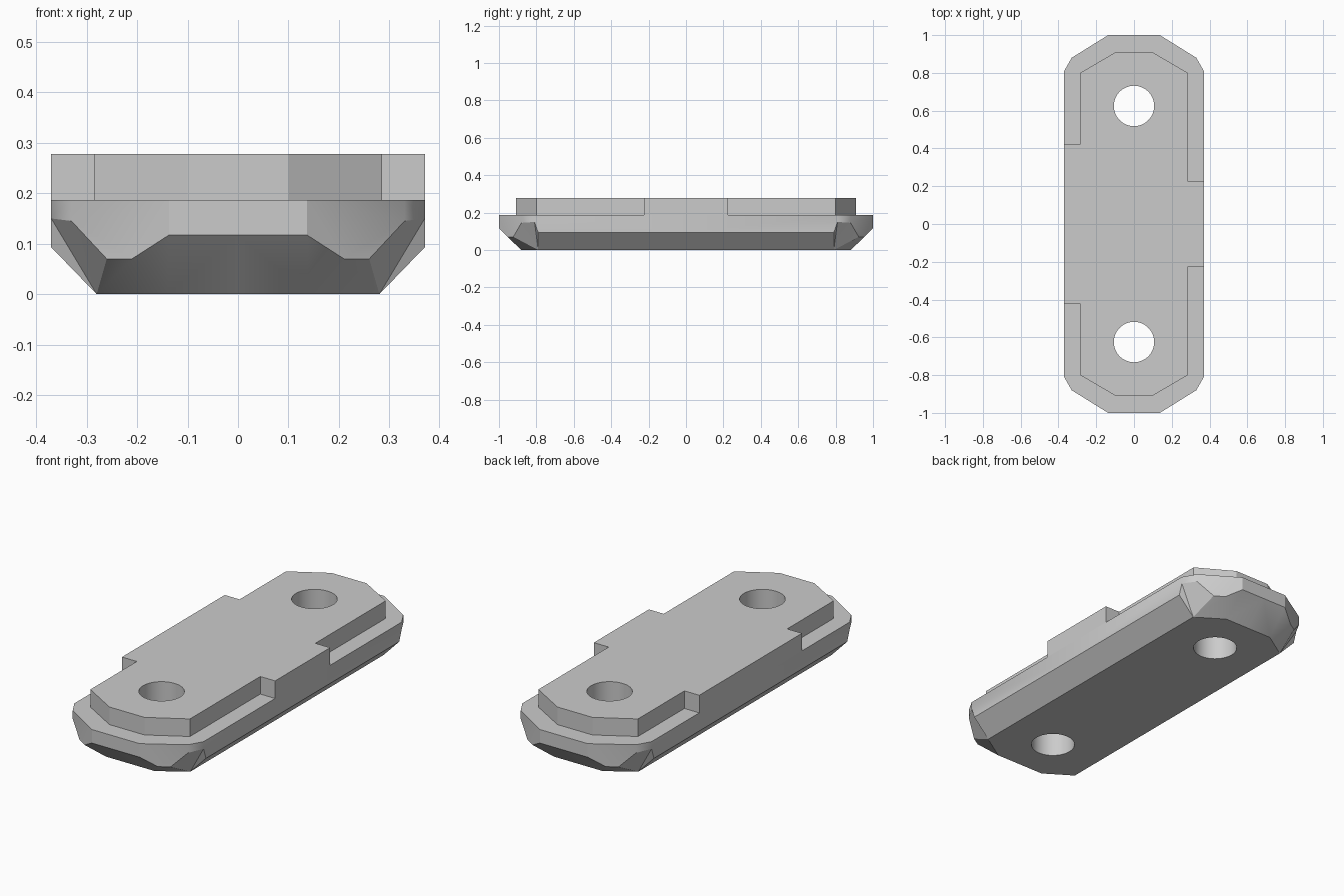
import bpy, bmesh, math

cube = bpy.data.objects.get("Cube")
if cube:
    bpy.data.objects.remove(cube)

GREY = (0.6, 0.6, 0.6, 1)
grey = bpy.data.materials.new("plain grey")
grey.use_nodes = True
grey.diffuse_color = GREY
grey.node_tree.nodes["Principled BSDF"].inputs["Base Color"].default_value = GREY

STEP, TOP = 0.187, 0.278
HOLE_Y, HOLE_R = 0.625, 0.107


def make_object(name, bm):
    bmesh.ops.recalc_face_normals(bm, faces=bm.faces)
    mesh = bpy.data.meshes.new(name)
    bm.to_mesh(mesh)
    bm.free()
    mesh.materials.append(grey)
    ob = bpy.data.objects.new(name, mesh)
    bpy.context.collection.objects.link(ob)
    return ob


# Base: one quarter of faces, mirrored to all four corners
def build_base():
    b0, b1 = (0.28, 0.79, 0), (0.14, 0.88, 0)
    rim = [(0.37, 0.79, 0.093), (0.37, 0.81, 0.15), (0.33, 0.88, 0.145),
           (0.26, 0.9235, 0.07), (0.21, 0.9546, 0.07), (0.137, 1, 0.117)]
    r0, r1, r2, r3, r4, r5 = rim
    t0, t1, t2 = (0.37, 0.81, STEP), (0.33, 0.88, STEP), (0.137, 1, STEP)

    def mid_x(p):
        return (0, p[1], p[2])

    def mid_y(p):
        return (p[0], 0, p[2])

    faces = [
        # scooped corner
        (b0, r0, r1), (b0, r1, r2), (b0, r2, r3), (b0, r3, r4),
        (b0, r4, b1), (b1, r4, r5),
        # lower chamfers
        (mid_y(b0), mid_y(r0), r0, b0), (b1, r5, mid_x(r5), mid_x(b1)),
        # upright walls
        (mid_y(r0), mid_y(t0), t0, r1, r0), (r1, t0, t1, r2),
        (r2, t1, t2, r5, r4, r3), (r5, t2, mid_x(t2), mid_x(r5)),
        # underside and ledge
        (mid_y(b0), b0, b1, mid_x(b1), (0, 0, 0)),
        (mid_y(t0), t0, t1, t2, mid_x(t2), (0, 0, STEP)),
    ]
    bm = bmesh.new()
    for sx in (1, -1):
        for sy in (1, -1):
            for face in faces:
                bm.faces.new([bm.verts.new((x * sx, y * sy, z)) for x, y, z in face])
    bmesh.ops.remove_doubles(bm, verts=bm.verts, dist=1e-5)
    bmesh.ops.dissolve_limit(bm, angle_limit=0.01, verts=bm.verts, edges=bm.edges)
    return make_object("base_plate", bm)


# Raised plate: side tabs are wider on the -x side
def build_raised():
    def half(side, tab):
        return [(0.37 * side, tab), (0.285 * side, tab), (0.285 * side, 0.8), (0.1 * side, 0.908)]

    back = half(1, 0.225) + half(-1, 0.42)[::-1]
    outline = back + [(x, -y) for x, y in reversed(back)]
    bm = bmesh.new()
    face = bm.faces.new([bm.verts.new((x, y, STEP)) for x, y in outline])
    grown = bmesh.ops.extrude_face_region(bm, geom=[face])
    verts = [g for g in grown["geom"] if isinstance(g, bmesh.types.BMVert)]
    bmesh.ops.translate(bm, verts=verts, vec=(0, 0, TOP - STEP))
    return make_object("raised_plate", bm)


# Bolt holes through both plates
def build_cutter():
    bm = bmesh.new()
    for side in (1, -1):
        made = bmesh.ops.create_cone(bm, cap_ends=True, segments=48, radius1=HOLE_R,
                                     radius2=HOLE_R, depth=1)
        bmesh.ops.translate(bm, verts=made["verts"], vec=(0, HOLE_Y * side, 0))
    ob = make_object("hole_cutter", bm)
    ob.hide_render = True
    return ob


parts = [build_base(), build_raised()]
cutter = build_cutter()
for ob in parts:
    mod = ob.modifiers.new("bolt_holes", 'BOOLEAN')
    mod.operation = 'DIFFERENCE'
    mod.solver = 'EXACT'
    mod.object = cutter
bpy.context.view_layer.update()
graph = bpy.context.evaluated_depsgraph_get()
cut = [bpy.data.meshes.new_from_object(ob.evaluated_get(graph)) for ob in parts]
for ob, mesh in zip(parts, cut):
    ob.modifiers.clear()
    ob.data = mesh
bpy.data.objects.remove(cutter)

# Smooth only the hole walls and soft corners
bpy.ops.object.select_all(action='DESELECT')
for ob in parts:
    ob.select_set(True)
bpy.context.view_layer.objects.active = parts[0]
bpy.ops.object.shade_smooth_by_angle(angle=math.radians(30))
